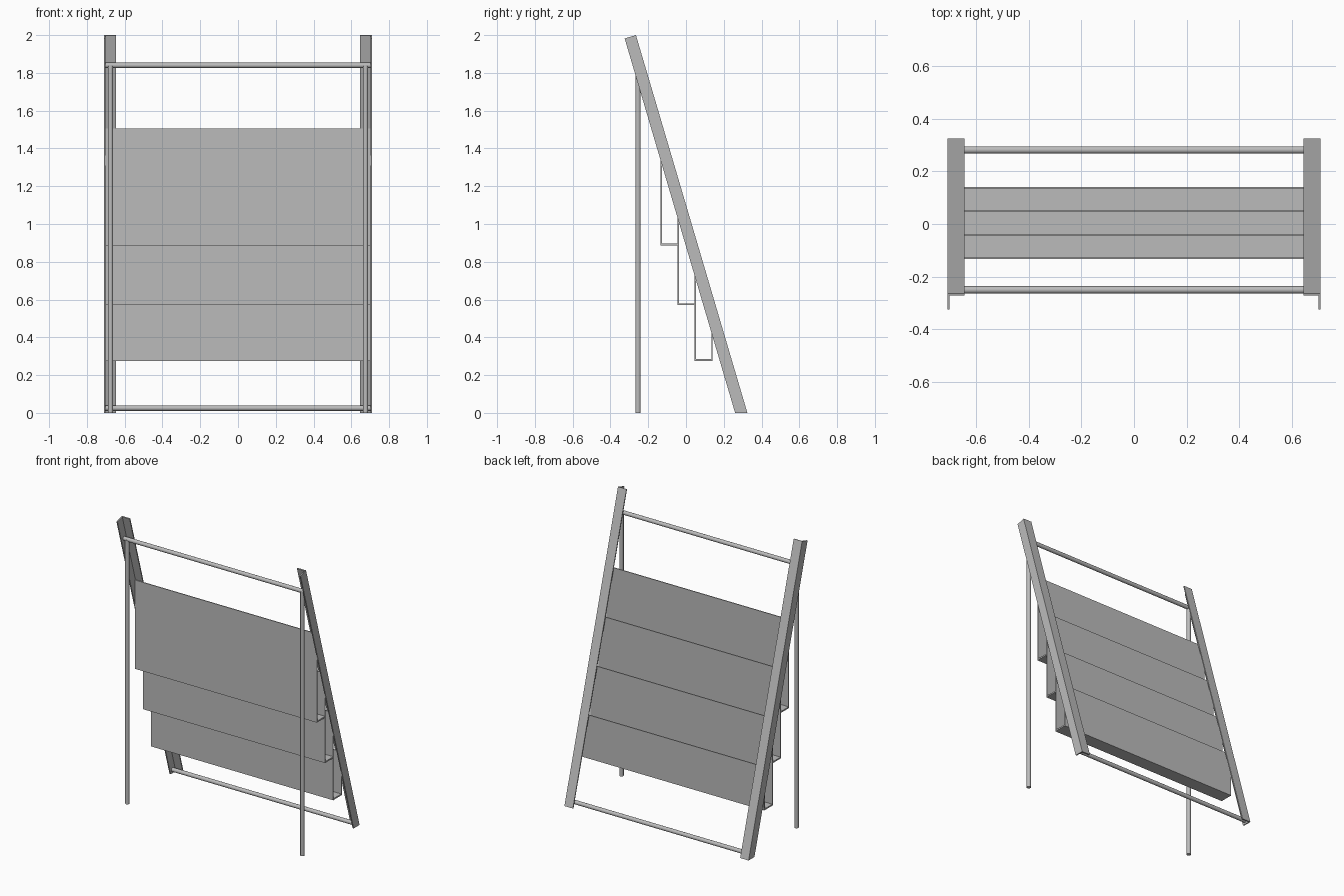
import bpy, bmesh
from mathutils import Vector

cube = bpy.data.objects.get("Cube")
if cube:
    bpy.data.objects.remove(cube, do_unlink=True)

steel = bpy.data.materials.new("grey_steel")
steel.use_nodes = True
GREY = (0.5, 0.5, 0.5, 1)
steel.diffuse_color = GREY
steel.node_tree.nodes["Principled BSDF"].inputs["Base Color"].default_value = GREY


def finish(name, bm):
    bmesh.ops.recalc_face_normals(bm, faces=bm.faces)
    mesh = bpy.data.meshes.new(name)
    bm.to_mesh(mesh)
    bm.free()
    mesh.materials.append(steel)
    ob = bpy.data.objects.new(name, mesh)
    bpy.context.collection.objects.link(ob)
    return ob


def box(name, lo, hi):
    bm = bmesh.new()
    bmesh.ops.create_cube(bm, size=1)
    for v in bm.verts:
        v.co = Vector([lo[i] + (v.co[i] + 0.5) * (hi[i] - lo[i]) for i in range(3)])
    return finish(name, bm)


def tube(name, a, b, radius=0.014):
    a, b = Vector(a), Vector(b)
    bm = bmesh.new()
    bmesh.ops.create_cone(bm, cap_ends=True, segments=20, radius1=radius,
                          radius2=radius, depth=(b - a).length)
    ob = finish(name, bm)
    ob.location = (a + b) / 2
    ob.rotation_euler = (b - a).to_track_quat('Z', 'Y').to_euler()
    for p in ob.data.polygons:
        p.use_smooth = len(p.vertices) == 4
    return ob


# Leaning angle-section rails: level foot, square-cut top
LEAN, BACK, FRONT, OUT, IN, T = 0.295, 0.325, 0.26, 0.71, 0.645, 0.008
section = [(OUT, BACK), (IN, BACK), (IN, BACK - T),
           (OUT - T, BACK - T), (OUT - T, FRONT), (OUT, FRONT)]


def rail(name, side):
    bm = bmesh.new()
    foot, head = [], []
    for x, y in section:
        t = 2 - (BACK - y) * LEAN / (1 + LEAN ** 2)
        foot.append(bm.verts.new((side * x, y, 0)))
        head.append(bm.verts.new((side * x, y - LEAN * t, t)))
    bm.faces.new(foot)
    bm.faces.new(head)
    n = len(section)
    for i in range(n):
        j = (i + 1) % n
        bm.faces.new((foot[i], foot[j], head[j], head[i]))
    return finish(name, bm)


for label, side in (("left", 1), ("right", -1)):
    rail(label + "_rail", side)
    tube(label + "_front_leg", (side * 0.675, -0.254, 0), (side * 0.675, -0.254, 1.84))

# Cross bars
W = OUT - T
tube("top_bar", (-W, -0.251, 1.84), (W, -0.251, 1.84))
tube("bottom_bar", (-W, 0.282, 0.025), (W, 0.282, 0.025))

# Stepped open-ended pockets: upright sheets joined by narrow floors
uprights = [(-0.131, 0.886, 1.505), (-0.041, 0.57, 1.195),
            (0.049, 0.276, 0.886), (0.138, 0.276, 0.58)]
S = 0.006
for i, (y, low, high) in enumerate(uprights):
    box(f"pocket_sheet_{i + 1}", (-W, y - S / 2, low), (W, y + S / 2, high))
    if i < 3:
        box(f"pocket_floor_{i + 1}", (-W, y + S / 2, low),
            (W, uprights[i + 1][0] - S / 2, low + 0.01))
